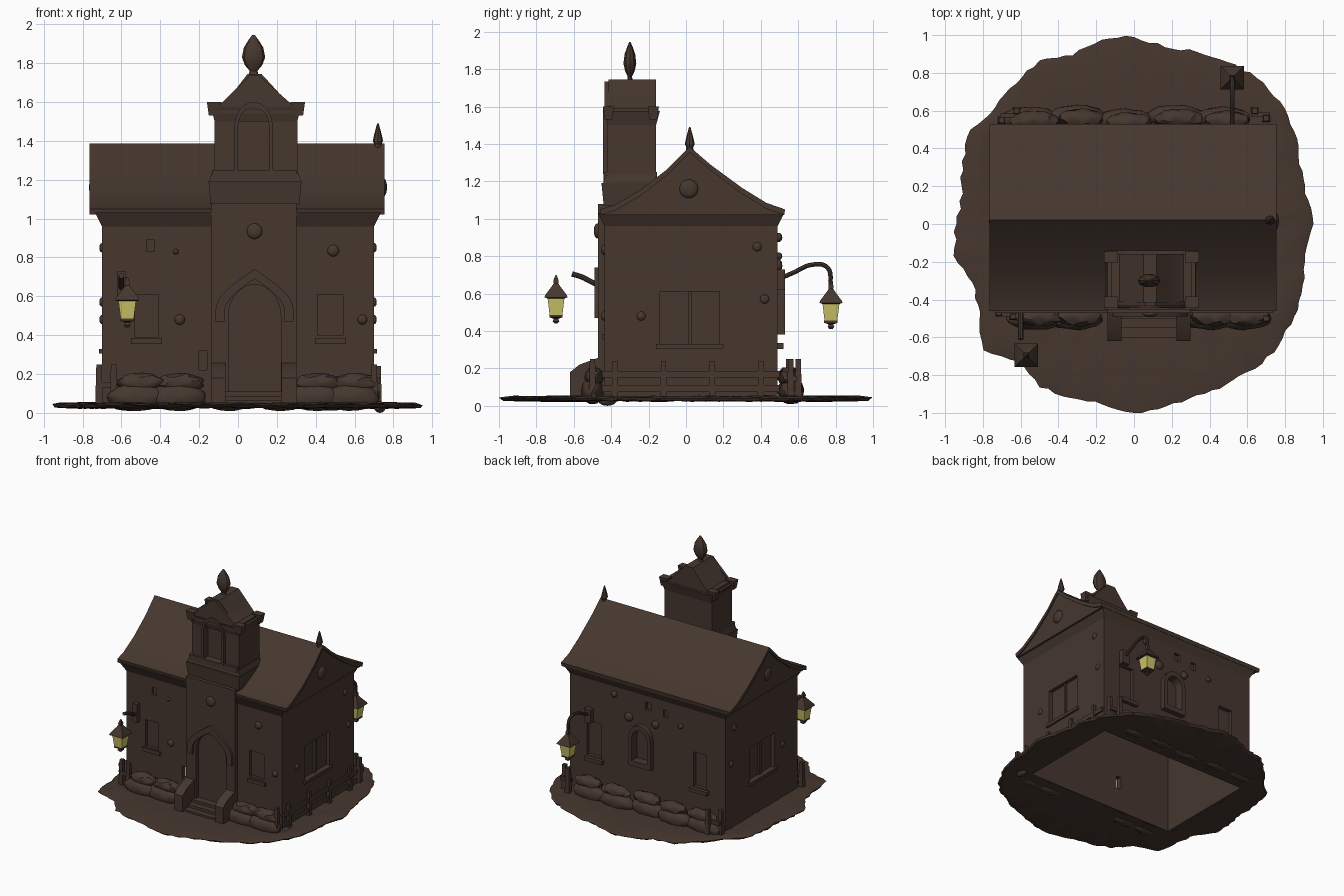
import bpy, bmesh, math, random
from mathutils import Vector

random.seed(4)
cube = bpy.data.objects.get("Cube")
if cube:
    bpy.data.objects.remove(cube)


def material(name, rgb):
    m = bpy.data.materials.new(name)
    m.use_nodes = True
    m.diffuse_color = (*rgb, 1)
    m.node_tree.nodes["Principled BSDF"].inputs["Base Color"].default_value = (*rgb, 1)
    return m


BROWN = material("dark brown", (0.061, 0.038, 0.028))
GLOW = material("lamp yellow", (0.61, 0.55, 0.14))
parts = []


def finish(name, bm, mat=BROWN):
    bmesh.ops.recalc_face_normals(bm, faces=bm.faces)
    mesh = bpy.data.meshes.new(name)
    bm.to_mesh(mesh)
    bm.free()
    mesh.materials.append(mat)
    obj = bpy.data.objects.new(name, mesh)
    bpy.context.collection.objects.link(obj)
    parts.append(obj)
    return obj


def prism(name, pts, axis, a, b, mat=BROWN):
    """Outline in the plane across the axis, pushed from a to b."""
    place = {"x": lambda p, d: (d, p[0], p[1]),
             "y": lambda p, d: (p[0], d, p[1]),
             "z": lambda p, d: (p[0], p[1], d)}[axis]
    bm = bmesh.new()
    lo = [bm.verts.new(place(p, a)) for p in pts]
    hi = [bm.verts.new(place(p, b)) for p in pts]
    bm.faces.new(lo)
    bm.faces.new(hi)
    for i in range(len(pts)):
        j = (i + 1) % len(pts)
        bm.faces.new((lo[i], lo[j], hi[j], hi[i]))
    return finish(name, bm, mat)


def box(name, x, y, z):
    return prism(name, [(x[0], y[0]), (x[1], y[0]), (x[1], y[1]), (x[0], y[1])], "z", *z)


def taper(name, x, y, z, grow):
    """Box whose top is wider than its base by grow on each side."""
    obj = box(name, x, y, z)
    for v in obj.data.vertices[4:]:
        v.co.x += grow if v.co.x > sum(x) / 2 else -grow
        v.co.y += grow if v.co.y > sum(y) / 2 else -grow
    return obj


def lathe(name, profile, loc, sides, squash=1, turn=0, mat=BROWN):
    bm = bmesh.new()
    rings = []
    for r, z in profile:
        rings.append([bm.verts.new((loc[0] + r * math.cos(turn + k * math.tau / sides),
                                    loc[1] + squash * r * math.sin(turn + k * math.tau / sides),
                                    loc[2] + z)) for k in range(sides)])
    for lo, hi in zip(rings, rings[1:]):
        for k in range(sides):
            n = (k + 1) % sides
            bm.faces.new((lo[k], lo[n], hi[n], hi[k]))
    bm.faces.new(rings[0])
    bm.faces.new(rings[-1])
    return finish(name, bm, mat)


def blob(name, loc, size, rough=0.0):
    bm = bmesh.new()
    bmesh.ops.create_icosphere(bm, subdivisions=3, radius=1)
    for v in bm.verts:
        k = 1 + rough * math.sin(v.co.x * 7 + loc[0] * 9) * math.cos(v.co.z * 5 + v.co.y * 3)
        v.co = Vector(loc) + Vector(v.co[i] * size[i] * k for i in range(3))
    return finish(name, bm)


def cut(target, cutter):
    mod = target.modifiers.new("cut", "BOOLEAN")
    mod.operation, mod.solver, mod.object = "DIFFERENCE", "EXACT", cutter
    bpy.context.view_layer.objects.active = target
    bpy.ops.object.modifier_apply(modifier="cut")
    parts.remove(cutter)
    bpy.data.objects.remove(cutter)


def arch(cx, w, base, spring, top, pointed=False):
    pts = [(cx + w, base)]
    for i in range(17):
        a = math.pi * i / 16
        rise = 1 - abs(1 - i / 8) if pointed else math.sin(a)
        pts.append((cx + w * math.cos(a), spring + (top - spring) * rise))
    return pts + [(cx - w, base)]


def tube(name, pts, radius):
    curve = bpy.data.curves.new(name, "CURVE")
    curve.dimensions = "3D"
    curve.bevel_depth, curve.bevel_resolution, curve.use_fill_caps = radius, 2, True
    s = curve.splines.new("BEZIER")
    s.bezier_points.add(len(pts) - 1)
    for bp, p in zip(s.bezier_points, pts):
        bp.co = p
        bp.handle_left_type = bp.handle_right_type = "AUTO"
    curve.materials.append(BROWN)
    obj = bpy.data.objects.new(name, curve)
    bpy.context.collection.objects.link(obj)
    bpy.ops.object.select_all(action="DESELECT")
    obj.select_set(True)
    bpy.context.view_layer.objects.active = obj
    bpy.ops.object.convert(target="MESH")
    parts.append(bpy.context.object)


# Ragged ground ring, open under the house
RADII = [.95, .92, .93, .98, 1.01, 1.01, .99, .97, .95, .99, .99, .95, 1, .97, .96, 1, .97, .92,
         .94, .97, .91, .94, 1.04, .95, 1, .98, .97, 1, .98, .965, .98, 1, 1, .98, .95, .92]
bm = bmesh.new()
loops = []
for i in range(144):
    f, k = (i % 4) / 4, i // 4
    r = RADII[k] * (1 - f) + RADII[(k + 1) % 36] * f + (random.uniform(-.012, .008) if f else 0)
    c, s = math.cos(math.tau * i / 144), math.sin(math.tau * i / 144)
    inner = min(.68 / max(abs(c), .001), (.46 if s > 0 else .4) / max(abs(s), .001))
    ring = []
    for t, z in ((0, .05), (.5, .052), (.9, .05), (1, .042), (.96, .028), (.5, .024), (0, .03)):
        d = inner + (r - inner) * t
        ring.append(bm.verts.new((c * d, s * d, z + random.uniform(-.004, .004))))
    loops.append(ring)
for a, b in zip(loops, loops[1:] + loops[:1]):
    for k in range(7):
        n = (k + 1) % 7
        bm.faces.new((a[k], a[n], b[n], b[k]))
finish("ground", bm)
blob("low_stone", (.73, -.42, .03), (.03, .05, .03))

# Hollow walls with recessed windows
walls = box("walls", (-.7, .7), (-.435, .49), (.03, 1.0))
cut(walls, box("inside", (-.655, .655), (-.39, .445), (-.1, 1.1)))
for x, y, z in [((-.53, -.41), (-.5, -.41), (.39, .61)), ((.41, .54), (-.5, -.41), (.4, .61)),
                ((-.47, -.43), (-.5, -.415), (.83, .89)), ((-.2, -.16), (-.5, -.3), (.22, .32)),
                ((.42, .55), (.46, .6), (.34, .62)), ((-.53, -.41), (.46, .6), (.34, .62)),
                ((.67, .8), (-.14, .18), (.33, .61)), ((-.8, -.67), (-.14, .18), (.33, .61)),
                ((-.03, .02), (.47, .6), (.85, .91)), ((-.18, -.14), (.47, .6), (.83, .89))]:
    cut(walls, box("window_cutter", x, y, z))
cut(walls, prism("arch_cutter", arch(.05, .07, .42, .6, .68), "y", .46, .6))
for x in (-.47, .475):
    box("front_sill", (x - .08, x + .08), (-.45, -.43), (.355, .385))
    box("back_sill", (x - .08, x + .08), (.48, .52), (.305, .335))
for s in (-1, 1):
    box("side_sill", sorted((s * .69, s * .715)), (-.16, .2), (.305, .33))
    box("side_mullion", sorted((s * .66, s * .685)), (.01, .03), (.33, .61))
surround = prism("back_arch_surround", arch(.05, .1, .38, .6, .72), "y", .48, .53)
cut(surround, prism("arch_cutter", arch(.05, .07, .42, .6, .68), "y", .4, .6))

# Cornice, swept roof and gables
cornice = taper("cornice", (-.7, .7), (-.435, .49), (.96, 1.03), .035)
cut(cornice, box("inside", (-.655, .655), (-.39, .445), (.9, 1.1)))
SWEEP = [(-.46, 1.05), (-.38, 1.075), (-.25, 1.15), (-.1, 1.265), (.02, 1.385),
         (.13, 1.29), (.3, 1.165), (.43, 1.085), (.53, 1.05)]
under = [(y * .99, z - .03) for y, z in SWEEP]
prism("roof", SWEEP + under[::-1], "x", -.765, .755)
for x in (-.75, .715):
    prism("gable", under, "x", x, x + .03)
for s in (-1, 1):
    blob("gable_boss", (s * .745, .015, 1.16), (.022, .05, .05))
lathe("ridge_finial", [(.025, 0), (.018, .03), (.026, .05), (.02, .08), (.004, .14)], (.72, .02, 1.35), 8)

# Entrance tower
front = box("tower_base", (-.14, .3), (-.47, -.4), (.03, 1.08))
cut(front, prism("door_cutter", arch(.085, .135, .1, .5, .66), "y", -.6, -.44))
hood = prism("door_hood", arch(.085, .2, .47, .53, .74, True), "y", -.49, -.46)
cut(hood, prism("hood_cutter", arch(.085, .155, .3, .52, .69, True), "y", -.6, -.3))
box("tower_core", (-.135, .3), (-.44, -.155), (1.0, 1.25))
taper("tower_ledge", (-.14, .315), (-.44, -.155), (1.07, 1.19), .012)
taper("tower_ledge_top", (-.15, .325), (-.445, -.15), (1.185, 1.235), -.015)
shaft = box("tower_shaft", (-.12, .305), (-.42, -.16), (1.22, 1.59))
taper("tower_collar", (-.12, .305), (-.42, -.16), (1.5, 1.575), .02)
cut(shaft, prism("niche_cutter", arch(.08, .08, 1.25, 1.47, 1.575), "y", -.5, -.385))
rim = prism("niche_frame", arch(.08, .1, 1.24, 1.46, 1.6), "y", -.445, -.41)
cut(rim, prism("niche_cutter", arch(.08, .08, 1.25, 1.47, 1.575), "y", -.5, -.3))
prism("tower_roof", [(-.14, 1.56), (-.09, 1.575), (.0, 1.68), (.05, 1.745), (.12, 1.745), (.18, 1.68),
                     (.275, 1.575), (.32, 1.56)], "y", -.415, -.16)
prism("tower_pediment", [(-.12, 1.54), (-.1, 1.58), (.06, 1.735), (.11, 1.735), (.285, 1.58), (.305, 1.54)],
      "y", -.435, -.41)
for x in (-.13, .3):
    for y in (-.415, -.175):
        taper("shoulder", (x - .02, x + .035), (y - .02, y + .02), (1.53, 1.6), .01)
lathe("spire_finial", [(.045, 0), (.025, .03), (.02, .05), (.045, .08), (.06, .12), (.05, .17), (.025, .21),
                       (.006, .235)], (.08, -.3, 1.71), 10, .6)

# Steps between sloped cheek walls
for x in (-.14, .225):
    prism("step_cheek", [(-.62, .03), (-.62, .18), (-.57, .22), (-.46, .26), (-.46, .03)], "x", x, x + .075)
for i in range(3):
    box("step", (-.07, .23), (-.6 + i * .05, -.44), (.03, .065 + i * .022))

# Round wall stones
for x, z, r in [(.085, .935, .04), (.49, .835, .03), (-.3, .48, .027), (.64, .48, .025), (-.32, .83, .014)]:
    blob("front_stone", (x, -.475 if x == .085 else -.437, z), (r, .018, r))
for x, z, r in [(.17, .75, .035), (-.07, .75, .03), (.3, .9, .025), (-.3, .8, .02)]:
    blob("back_stone", (x, .495, z), (r, .02, r))
for y, z in [(-.24, .48), (.38, .85), (.42, .57)]:
    for s in (-1, 1):
        blob("side_stone", (s * .7, y, z), (.014, .024, .024))

# Hedges along front and back
HEDGES = [(-.52, -.5), (-.31, -.5), (.4, -.5), (.58, -.5), (-.55, .56), (-.3, .57), (-.05, .55), (.22, .57), (.47, .56)]
for x, y in HEDGES:
    blob("hedge_base", (x, y, .08), (.15, .06, .07), .06)
    blob("hedge_crown", (x + .02, y * .98, .155), (.12, .05, .05), .12)

# Fence along one side and corner posts
for y in (-.38, -.12, .14, .4):
    taper("fence_post", (.71, .74), (y - .018, y + .018), (.03, .24), -.005)
for z in (.075, .15):
    box("fence_rail", (.718, .732), (-.45, .5), (z, z + .035))
for x, y in [(-.715, -.47), (-.64, -.49), (-.7, .55), (-.62, .6), (.7, -.5), (.7, .56), (.64, .6)]:
    taper("corner_post", (x - .02, x + .02), (y - .02, y + .02), (.03, .25), -.006)
for x, y in [(-.68, -.48), (-.66, .575), (.67, .58)]:
    box("corner_rail", (x - .05, x + .05), (y - .01, y + .01), (.13, .16))


# Hanging lanterns
def lantern(x, y, z):
    def tier(name, profile, mat=BROWN):
        lathe(name, [(r * math.sqrt(2), h) for r, h in profile], (x, y, z), 4, 1, math.pi / 4, mat)
    tier("lantern_foot", [(.008, 0), (.018, .012), (.012, .025), (.036, .034), (.036, .045)])
    tier("lantern_glass", [(.034, .045), (.045, .135)], GLOW)
    tier("lantern_cap", [(.047, .135), (.062, .14), (.058, .152), (.022, .2), (.012, .215), (.014, .23), (.003, .26)])


lantern(-.57, -.695, .44)
lantern(.52, .775, .41)
tube("front_bracket", [(-.6, -.43, .63), (-.6, -.5, .66), (-.6, -.56, .69), (-.6, -.61, .705)], .014)
box("front_bracket_plate", (-.62, -.58), (-.47, -.43), (.58, .73))
tube("back_bracket", [(.52, .48, .67), (.52, .57, .71), (.52, .68, .755), (.52, .755, .74), (.52, .775, .64)], .012)
box("back_bracket_plate", (.49, .55), (.48, .53), (.62, .73))

bpy.ops.object.select_all(action="DESELECT")
for obj in parts:
    obj.select_set(True)
bpy.context.view_layer.objects.active = parts[0]
bpy.ops.object.shade_smooth_by_angle()
